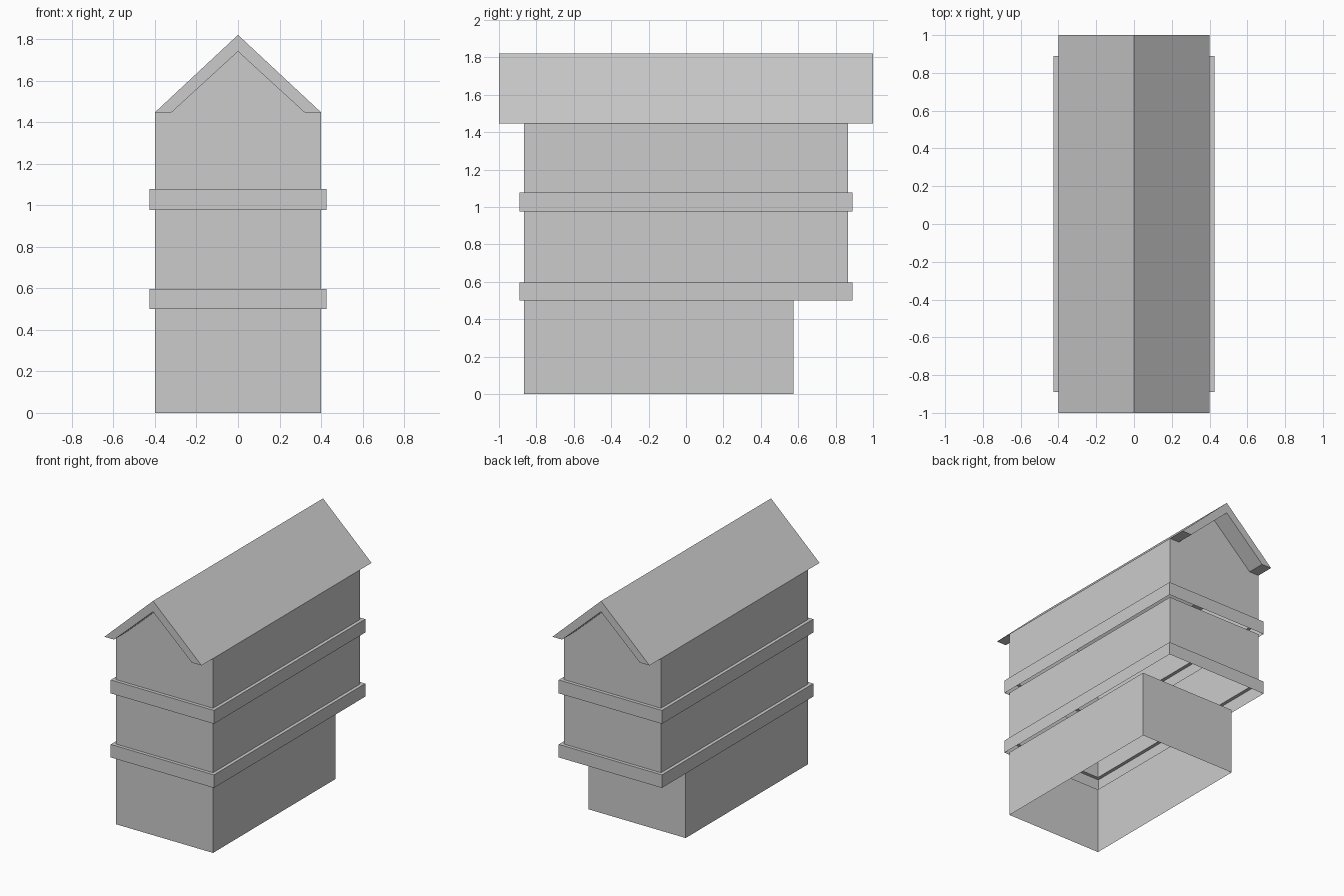
import bpy
import bmesh

cube = bpy.data.objects.get("Cube")
if cube:
    bpy.data.objects.remove(cube, do_unlink=True)

grey = bpy.data.materials.new("plain grey")
grey.use_nodes = True
GREY = (0.6, 0.6, 0.6, 1)
grey.diffuse_color = GREY
grey.node_tree.nodes["Principled BSDF"].inputs["Base Color"].default_value = GREY

HALF_X, HALF_Y = 0.40, 0.865      # wall shell
LIP = 0.025                       # how far the bands stand out
LOW_BACK = 0.575                  # back wall of the ground storey
EAVE, RIDGE = 1.447, 1.82
INNER_X, INNER_RIDGE = 0.32, 1.74


def finish(name, bm):
    mesh = bpy.data.meshes.new(name)
    bm.to_mesh(mesh)
    bm.free()
    mesh.materials.append(grey)
    obj = bpy.data.objects.new(name, mesh)
    bpy.context.collection.objects.link(obj)
    return obj


def ring(bm, x, front, back, z):
    corners = ((-x, front), (x, front), (x, back), (-x, back))
    return [bm.verts.new((cx, cy, z)) for cx, cy in corners]


def bridge(bm, low, high):
    for i in range(len(low)):
        j = (i + 1) % len(low)
        bm.faces.new((low[i], low[j], high[j], high[i]))


def storey(name, bottom, top, back=HALF_Y):
    """Open shell of four thin walls."""
    bm = bmesh.new()
    bridge(bm, ring(bm, HALF_X, -HALF_Y, back, bottom),
           ring(bm, HALF_X, -HALF_Y, back, top))
    return finish(name, bm)


def band(name, bottom, top):
    """Projecting band, open below, with a narrow ledge on top."""
    bm = bmesh.new()
    x, y = HALF_X + LIP, HALF_Y + LIP
    upper = ring(bm, x, -y, y, top)
    bridge(bm, ring(bm, x, -y, y, bottom), upper)
    bridge(bm, upper, ring(bm, HALF_X, -HALF_Y, HALF_Y, top))
    return finish(name, bm)


# Walls and the two bands between the storeys
storey("ground_storey_walls", 0, 0.5, LOW_BACK)
band("lower_band", 0.5, 0.597)
storey("middle_storey_walls", 0.597, 0.977)
band("upper_band", 0.977, 1.077)
storey("top_storey_walls", 1.077, EAVE)

# Gable triangles under the roof
for name, side in (("front_gable", -1), ("back_gable", 1)):
    bm = bmesh.new()
    y = side * HALF_Y
    points = ((side * INNER_X, y, EAVE), (-side * INNER_X, y, EAVE), (0, y, INNER_RIDGE))
    bm.faces.new([bm.verts.new(p) for p in points])
    finish(name, bm)

# Roof: chevron profile run from front to back
bm = bmesh.new()
profile = ((-HALF_X, EAVE), (-INNER_X, EAVE), (0, INNER_RIDGE),
           (INNER_X, EAVE), (HALF_X, EAVE), (0, RIDGE))
front = [bm.verts.new((x, -1, z)) for x, z in profile]
back = [bm.verts.new((x, 1, z)) for x, z in profile]
bridge(bm, front, back)
for end in (front, back):
    bm.faces.new((end[0], end[1], end[2], end[5]))
    bm.faces.new((end[5], end[2], end[3], end[4]))
bmesh.ops.recalc_face_normals(bm, faces=bm.faces)
finish("roof", bm)
